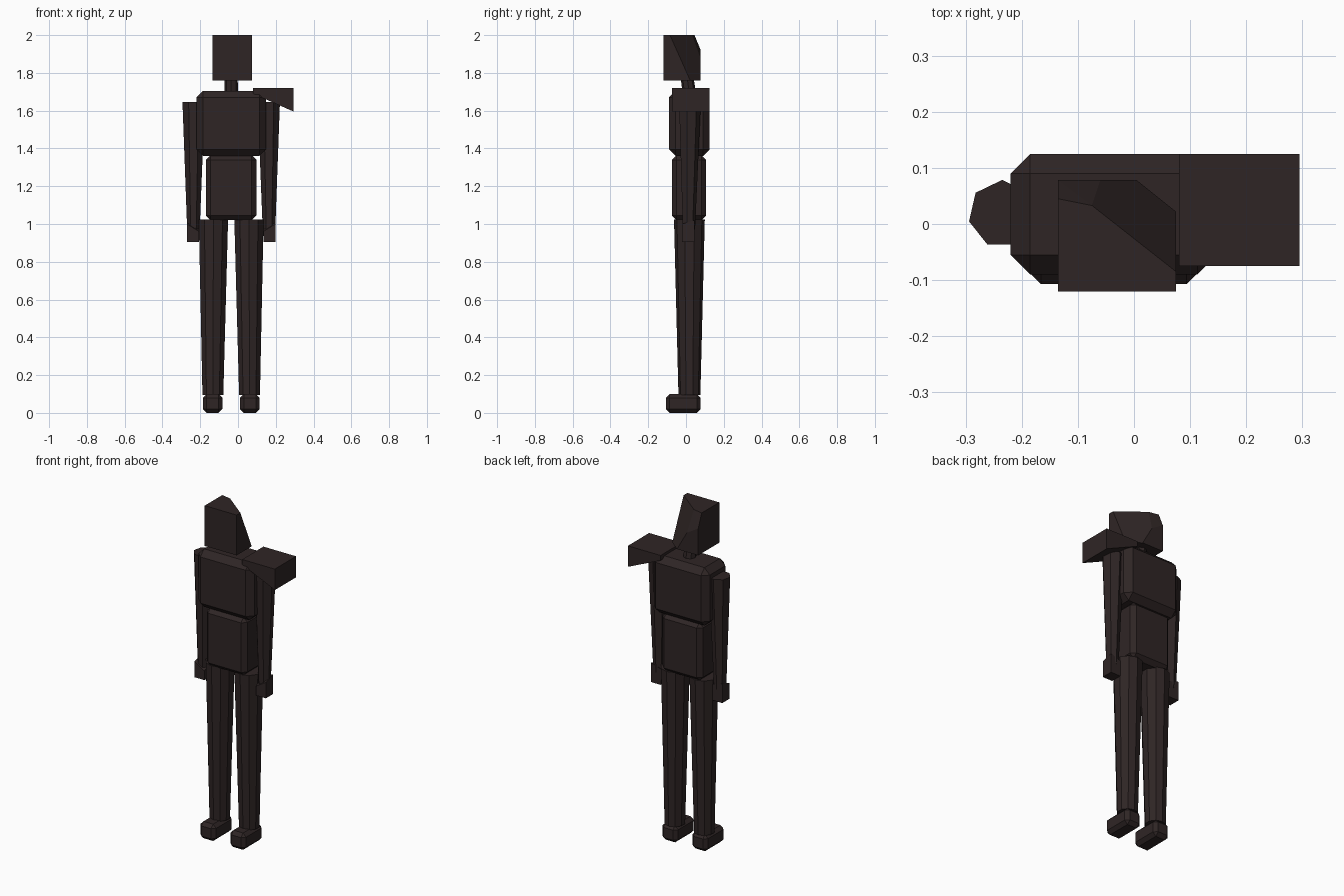
import bpy, bmesh, math
from mathutils import Vector, Matrix

cube = bpy.data.objects.get("Cube")
if cube:
    bpy.data.objects.remove(cube, do_unlink=True)

mat = bpy.data.materials.new("dark brown")
mat.use_nodes = True
color = (0.028, 0.0185, 0.0183, 1)
mat.diffuse_color = color
mat.node_tree.nodes["Principled BSDF"].inputs["Base Color"].default_value = color

MID = -0.036  # the body's mirror plane


def finish(name, bm):
    bmesh.ops.recalc_face_normals(bm, faces=bm.faces)
    mesh = bpy.data.meshes.new(name)
    bm.to_mesh(mesh)
    bm.free()
    mesh.materials.append(mat)
    obj = bpy.data.objects.new(name, mesh)
    bpy.context.collection.objects.link(obj)
    return obj


def box(name, lo, hi, bevel=0.0):
    lo, hi = Vector(lo), Vector(hi)
    bm = bmesh.new()
    size = Matrix.Diagonal((*(hi - lo), 1))
    bmesh.ops.create_cube(bm, size=1, matrix=Matrix.Translation((lo + hi) / 2) @ size)
    if bevel:
        bmesh.ops.bevel(bm, geom=bm.edges[:], offset=bevel, segments=1,
                        affect='EDGES', profile=0.5)
    return finish(name, bm)


def hull(name, points):
    bm = bmesh.new()
    for p in points:
        bm.verts.new(p)
    bmesh.ops.convex_hull(bm, input=bm.verts[:])
    bmesh.ops.dissolve_limit(bm, angle_limit=0.03, verts=bm.verts[:], edges=bm.edges[:])
    return finish(name, bm)


def limb(name, sides, bottom, r_bottom, top, r_top, flip=1):
    """Tapered prism with one corner facing the back."""
    bm = bmesh.new()
    rings = []
    for center, r in ((bottom, r_bottom), (top, r_top)):
        ring = []
        for i in range(sides):
            a = math.pi / 2 + math.tau * i / sides
            ring.append(bm.verts.new(Vector(center) +
                                     Vector((flip * r * math.cos(a), r * math.sin(a), 0))))
        rings.append(ring)
        bm.faces.new(ring)
    for i in range(sides):
        j = (i + 1) % sides
        bm.faces.new((rings[0][i], rings[0][j], rings[1][j], rings[1][i]))
    return finish(name, bm)


# Torso
box("chest", (-0.22, -0.09, 1.36), (0.148, 0.125, 1.705), 0.035)
box("abdomen", (-0.17, -0.075, 1.02), (0.097, 0.106, 1.365), 0.025)
limb("neck", 8, (MID, 0.018, 1.69), 0.036, (MID, 0.005, 1.78), 0.034)

# Head: block with a diagonal cut and a sloped back corner
hull("head", [
    (-0.135, -0.12, 1.76), (0.075, -0.12, 1.76), (0.075, 0.022, 1.76),
    (0.005, 0.078, 1.76), (-0.135, 0.078, 1.76),
    (-0.135, -0.12, 2), (0.075, -0.12, 2), (0.075, -0.085, 2),
    (-0.075, 0.033, 2), (-0.135, 0.045, 2),
    (-0.135, 0.078, 1.92), (-0.06, 0.078, 1.874)])

# Single shoulder plate, its underside rising toward the neck
profile = [(0.08, 1.72), (0.295, 1.72), (0.295, 1.595), (0.08, 1.69)]
hull("shoulder_plate", [(x, y, z) for x, z in profile for y in (-0.075, 0.125)])

# Arms, hands, legs and feet on both sides
for side, s in (("right", -1), ("left", 1)):
    def at(offset, y, z):
        return (MID + s * offset, y, z)

    limb(side + "_arm", 7, at(0.2, 0.014, 0.97), 0.034, at(0.199, 0.018, 1.645), 0.0605, -s)
    hull(side + "_hand", [at(x, y, z) for x, y, z in (
        (0.17, -0.022, 0.905), (0.235, -0.022, 0.905), (0.235, 0.046, 0.905),
        (0.17, 0.046, 0.905), (0.17, -0.022, 0.96), (0.235, -0.022, 1.0),
        (0.235, 0.046, 1.02), (0.17, 0.046, 1.0))])
    limb(side + "_leg", 10, at(0.097, 0.018, 0.095), 0.058, at(0.094, 0.018, 1.025), 0.0815)
    inner, outer = MID + s * 0.047, MID + s * 0.15
    box(side + "_foot", (min(inner, outer), -0.107, 0),
        (max(inner, outer), 0.078, 0.1), 0.02)
